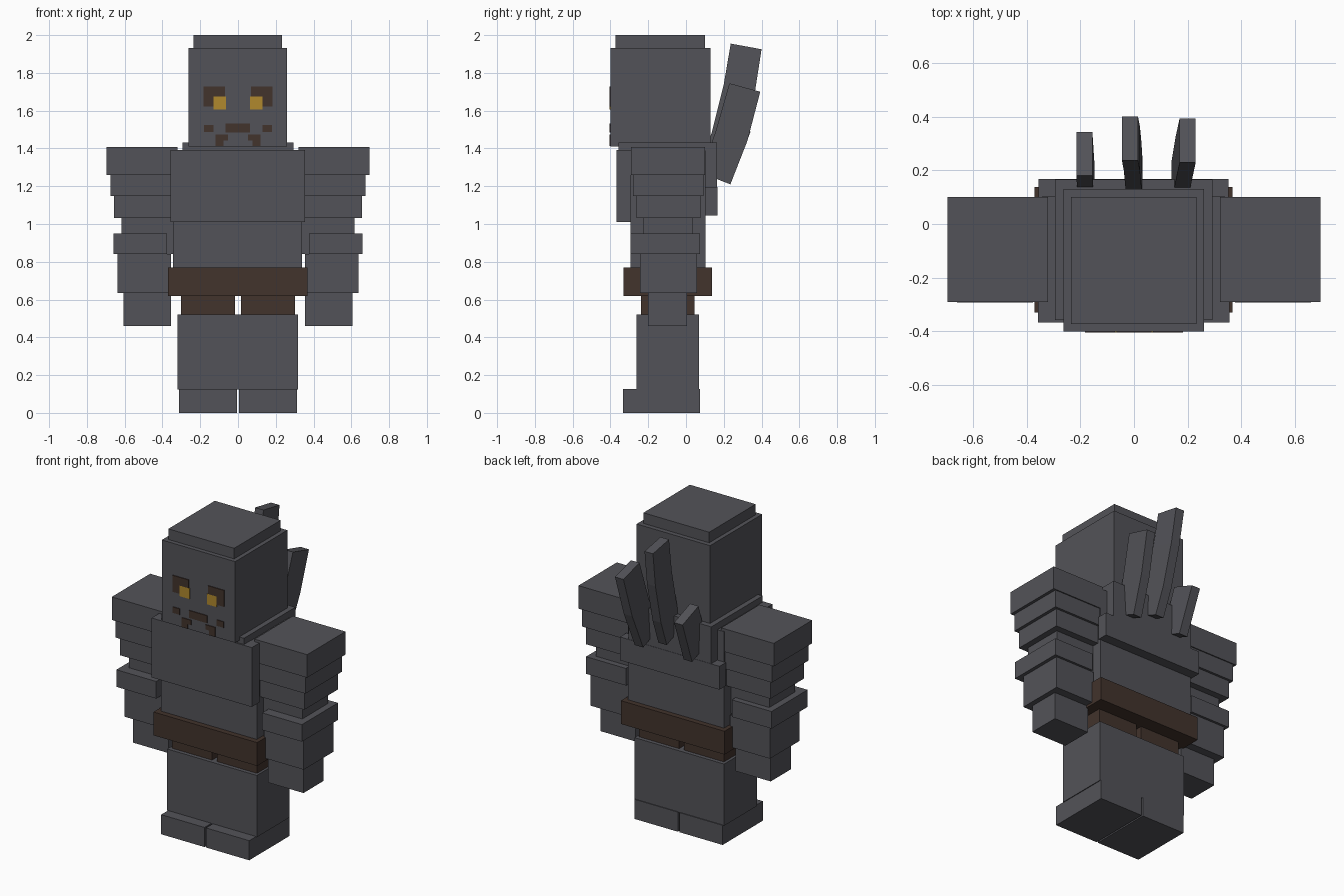
import bpy, bmesh


def material(name, rgb):
    m = bpy.data.materials.new(name)
    m.diffuse_color = (*rgb, 1)
    return m


GREY = material("slate grey", (0.086, 0.086, 0.098))
BROWN = material("dark brown", (0.054, 0.033, 0.025))
GOLD = material("gold", (0.434, 0.25, 0.026))


def finish(name, bm, mat):
    bmesh.ops.recalc_face_normals(bm, faces=bm.faces)
    me = bpy.data.meshes.new(name)
    bm.to_mesh(me)
    bm.free()
    me.materials.append(mat)
    ob = bpy.data.objects.new(name, me)
    bpy.context.collection.objects.link(ob)


def box(name, x, y, z, mat=GREY):
    """Box from (low, high) pairs on each axis."""
    bm = bmesh.new()
    bmesh.ops.create_cube(bm, size=1)
    for v in bm.verts:
        v.co = [r[0] if c < 0 else r[1] for c, r in zip(v.co, (x, y, z))]
    finish(name, bm, mat)


def pair(name, x, y, z, mat=GREY):
    """Mirrored pair of boxes, x given for the +x side."""
    box(name + "_left", x, y, z, mat)
    box(name + "_right", (-x[1], -x[0]), y, z, mat)


# Head
box("head", (-0.262, 0.26), (-0.40, 0.13), (1.41, 1.932))
box("head_cap", (-0.235, 0.233), (-0.372, 0.10), (1.932, 2.0))

# Torso and armour
box("torso", (-0.343, 0.34), (-0.295, 0.103), (0.70, 1.39))
box("collar", (-0.295, 0.293), (-0.358, 0.165), (1.385, 1.432))
box("chest_plate", (-0.358, 0.355), (-0.367, -0.29), (1.01, 1.392))
box("back_plate_lower", (-0.355, 0.353), (0.10, 0.167), (1.045, 1.195))
box("back_plate_upper", (-0.295, 0.293), (0.10, 0.165), (1.195, 1.39))
box("belt", (-0.37, 0.367), (-0.33, 0.137), (0.62, 0.77), BROWN)

# Legs
pair("thigh", (0.017, 0.302), (-0.238, 0.045), (0.51, 0.63), BROWN)
box("lower_legs", (-0.32, 0.318), (-0.263, 0.07), (0.123, 0.52))
pair("foot", (0.005, 0.313), (-0.333, 0.075), (0, 0.126))

# Arms
ARM = [
    ("shoulder", (0.32, 0.695), (-0.29, 0.10), (1.26, 1.408)),
    ("shoulder_band", (0.325, 0.676), (-0.28, 0.093), (1.148, 1.26)),
    ("upper_arm_band", (0.325, 0.656), (-0.263, 0.078), (1.033, 1.148)),
    ("upper_arm", (0.34, 0.617), (-0.228, 0.035), (0.84, 1.033)),
    ("elbow_guard", (0.377, 0.66), (-0.293, 0.073), (0.84, 0.95)),
    ("forearm", (0.355, 0.638), (-0.243, 0.058), (0.635, 0.84)),
    ("hand", (0.355, 0.606), (-0.20, 0.005), (0.46, 0.635)),
]
for name, x, y, z in ARM:
    pair(name, x, y, z)


# Curved back spines: stations of (x centre, front y, front z, back y, back z)
def spine(name, stations, half=0.03):
    bm = bmesh.new()
    rings = [[bm.verts.new(p) for p in (
        (x - half, fy, fz), (x + half, fy, fz), (x + half, by, bz), (x - half, by, bz))]
        for x, fy, fz, by, bz in stations]
    for a, b in zip(rings, rings[1:]):
        for i in range(4):
            j = (i + 1) % 4
            bm.faces.new((a[i], a[j], b[j], b[i]))
    bm.faces.new(rings[0])
    bm.faces.new(rings[-1])
    finish(name, bm, GREY)


spine("spine_middle", [(0.002, 0.08, 1.33, 0.235, 1.27),
                       (-0.002, 0.135, 1.48, 0.30, 1.44),
                       (-0.008, 0.20, 1.74, 0.365, 1.70),
                       (-0.015, 0.237, 1.955, 0.40, 1.925)])
spine("spine_left", [(0.17, 0.08, 1.27, 0.235, 1.21),
                     (0.185, 0.16, 1.50, 0.325, 1.44),
                     (0.2, 0.23, 1.745, 0.393, 1.70)])
spine("spine_right", [(-0.178, 0.08, 1.27, 0.235, 1.21),
                      (-0.185, 0.18, 1.55, 0.342, 1.49)])

# Face markings as thin plates
FACE = (-0.405, -0.398)
pair("eye", (0.063, 0.131), FACE, (1.607, 1.675), GOLD)
pair("brow", (0.07, 0.183), FACE, (1.675, 1.728), BROWN)
pair("eye_surround", (0.131, 0.183), FACE, (1.622, 1.675), BROWN)
box("mouth", (-0.066, 0.064), FACE, (1.485, 1.533), BROWN)
pair("cheek_dot", (0.131, 0.181), FACE, (1.487, 1.525), BROWN)
pair("fang_top", (0.052, 0.119), FACE, (1.442, 1.473), BROWN)
pair("fang_tip", (0.077, 0.119), FACE, (1.412, 1.442), BROWN)
